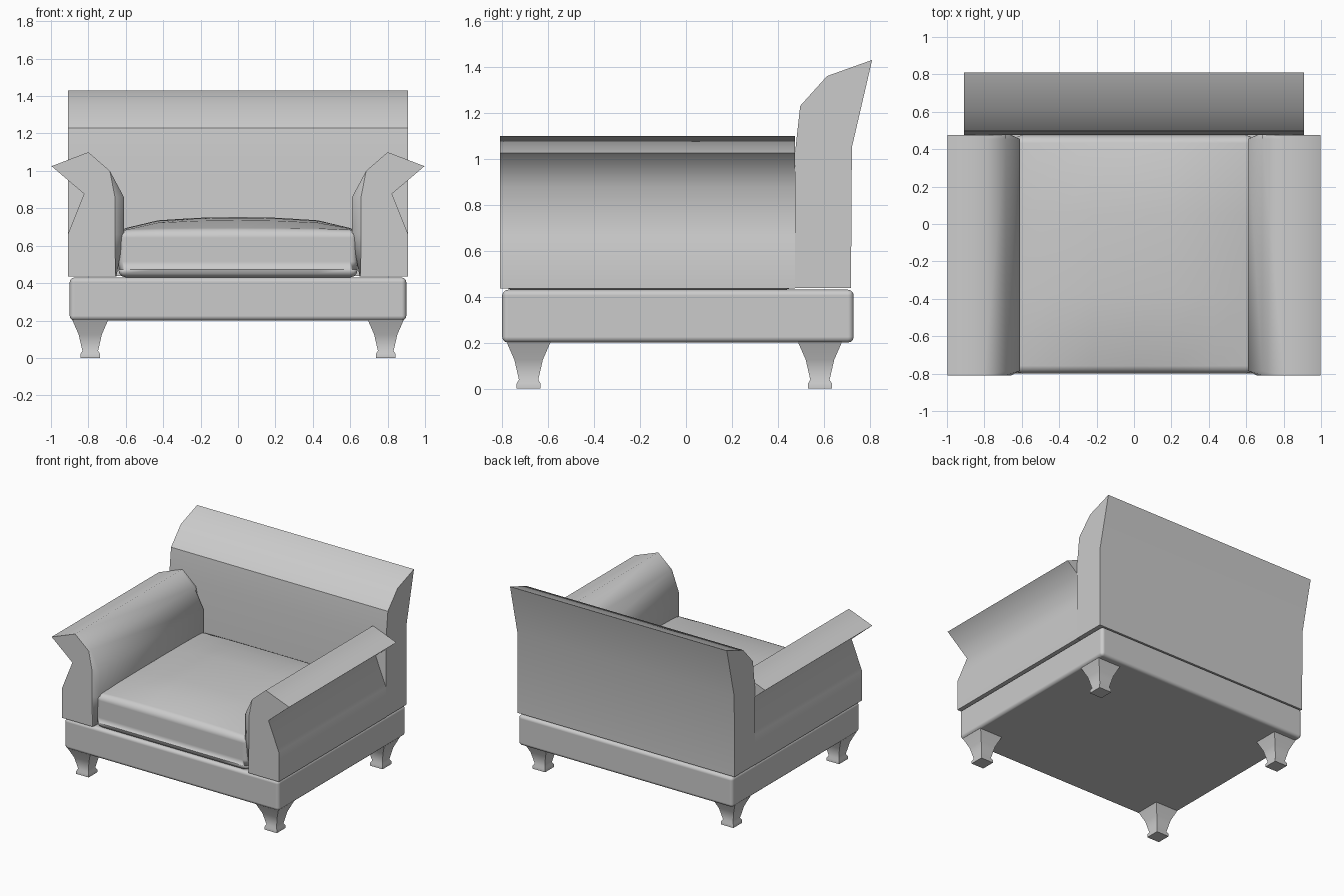
import bpy, bmesh, math

if "Cube" in bpy.data.objects:
    bpy.data.objects.remove(bpy.data.objects["Cube"])


def finish(name, bm, angle):
    bmesh.ops.recalc_face_normals(bm, faces=bm.faces)
    mesh = bpy.data.meshes.new(name)
    bm.to_mesh(mesh)
    bm.free()
    obj = bpy.data.objects.new(name, mesh)
    bpy.context.collection.objects.link(obj)
    bpy.ops.object.select_all(action='DESELECT')
    obj.select_set(True)
    bpy.context.view_layer.objects.active = obj
    bpy.ops.object.shade_smooth_by_angle(angle=math.radians(angle))
    return obj


def loft(name, sections, angle):
    """Skin matching closed sections and cap both ends with sharp rims."""
    bm = bmesh.new()
    rings = [[bm.verts.new(p) for p in s] for s in sections]
    n = len(rings[0])
    for a, b in zip(rings, rings[1:]):
        for i in range(n):
            j = (i + 1) % n
            bm.faces.new((a[i], a[j], b[j], b[i]))
    for ring in (rings[0], rings[-1]):
        cap = bm.faces.new(ring)
        for e in cap.edges:
            e.smooth = False
    return finish(name, bm, angle)


def box(name, lo, hi, bevel, cuts=0, dome=0.0):
    """Rounded box, optionally with a domed top."""
    bm = bmesh.new()
    bmesh.ops.create_cube(bm, size=2)
    if cuts:
        bmesh.ops.subdivide_edges(bm, edges=bm.edges[:], cuts=cuts, use_grid_fill=True)
    for v in bm.verts:
        x, y, z = v.co
        lift = dome * math.sqrt((1 - x * x) * (1 - y * y)) if z > 0.99 and abs(x) < 1 and abs(y) < 1 else 0
        for i in range(3):
            v.co[i] = lo[i] + (hi[i] - lo[i]) * (v.co[i] + 1) / 2
        v.co.z += lift
    obj = finish(name, bm, 45)
    mod = obj.modifiers.new("rounding", 'BEVEL')
    mod.width = bevel
    mod.segments = 3
    mod.limit_method = 'ANGLE'
    mod.angle_limit = math.radians(50)
    mod.harden_normals = True
    return obj


# Base frame and seat cushion
box("base", (-0.90, -0.80, 0.20), (0.90, 0.73, 0.43), 0.025)
box("seat_cushion", (-0.64, -0.80, 0.43), (0.64, 0.475, 0.685), 0.045, cuts=5, dome=0.068)

# Backrest: side profile (y, z) run across the width
back = [(0.475, 0.437), (0.475, 1.03), (0.497, 1.23), (0.614, 1.36),
        (0.81, 1.43), (0.722, 1.05), (0.718, 0.437)]
loft("backrest", [[(x, y, z) for y, z in back] for x in (-0.91, 0.91)], 32)

# Flared arms: fixed outer profile, inner face puffed out between the ends
outer = [(0.91, 0.435), (0.91, 0.66), (0.823, 0.877), (0.997, 1.025),
         (0.80, 1.10), (0.685, 1.00)]
inner_end = [(0.658, 0.86), (0.658, 0.66), (0.655, 0.435)]
inner_mid = [(0.61, 0.86), (0.61, 0.66), (0.65, 0.435)]
for side, s in (("left", -1), ("right", 1)):
    sections = []
    for y, inner in ((-0.81, inner_end), (-0.785, inner_mid),
                     (0.455, inner_mid), (0.475, inner_end)):
        sections.append([(s * x, y, z) for x, z in outer + inner])
    loft(side + "_arm", sections, 80)

# Square flared feet
leg = [(0.0, 0.052), (0.022, 0.052), (0.038, 0.042), (0.125, 0.062), (0.205, 0.097)]
for end, cy in (("front", -0.685), ("back", 0.583)):
    for side, cx in (("left", -0.79), ("right", 0.79)):
        loft(f"{end}_{side}_leg",
             [[(cx + a * r, cy + b * r, z) for a, b in ((-1, -1), (1, -1), (1, 1), (-1, 1))]
              for z, r in leg], 50)
